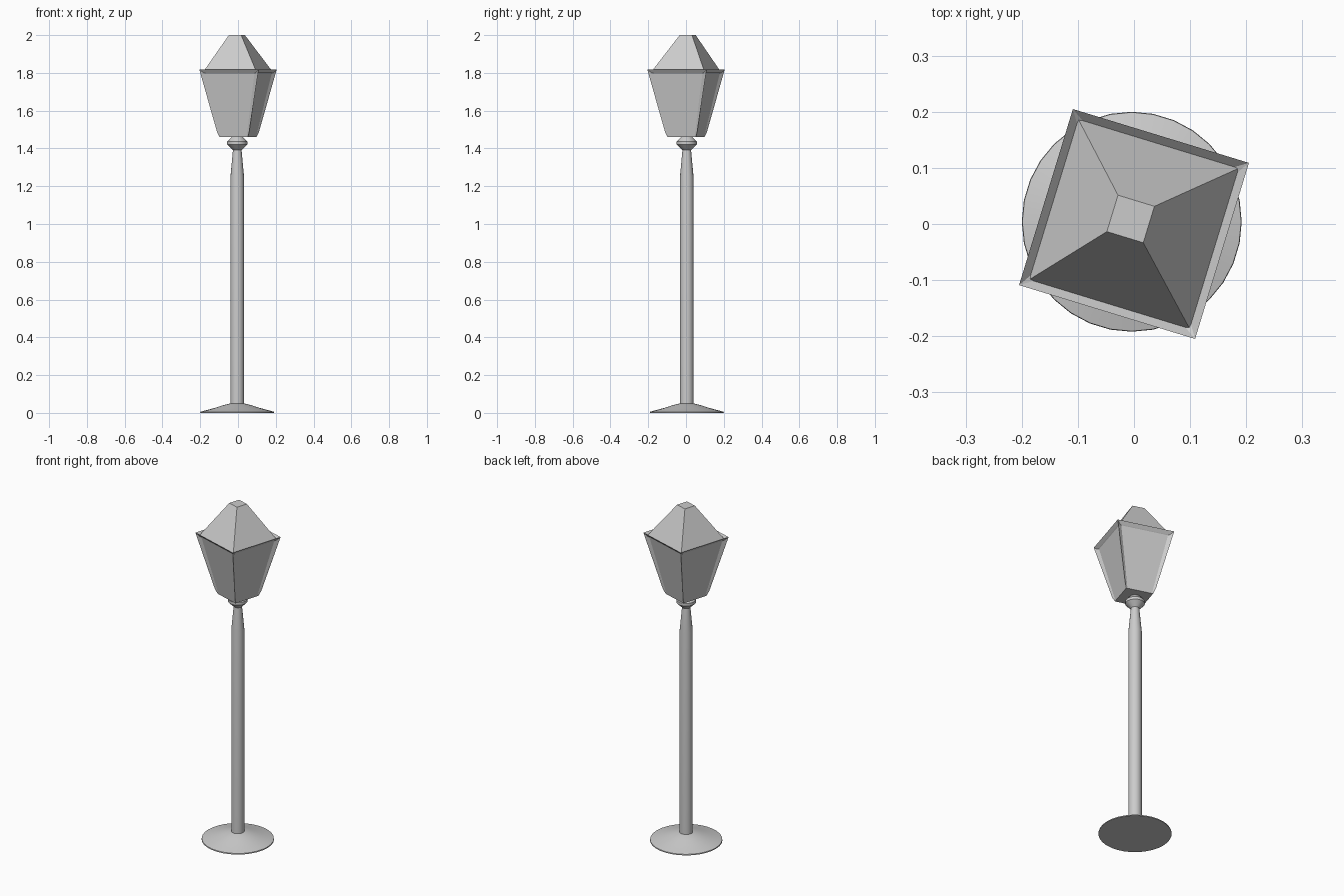
import bpy, bmesh, math
from mathutils import Vector

if "Cube" in bpy.data.objects:
    bpy.data.objects.remove(bpy.data.objects["Cube"])

AX = (-0.004, 0.004)                 # axis of the round parts
CORNER = math.radians(28)            # direction of a lantern corner


def finish(name, bm, smooth=False):
    bmesh.ops.recalc_face_normals(bm, faces=bm.faces)
    me = bpy.data.meshes.new(name)
    bm.to_mesh(me)
    bm.free()
    ob = bpy.data.objects.new(name, me)
    bpy.context.collection.objects.link(ob)
    if smooth:
        bpy.ops.object.select_all(action='DESELECT')
        bpy.context.view_layer.objects.active = ob
        ob.select_set(True)
        bpy.ops.object.shade_smooth_by_angle(angle=math.radians(40))
    return ob


def loft(name, rings, sides, turn=0.0, smooth=False):
    """Stack closed rings given as (radius, z, centre) and cap both ends."""
    bm = bmesh.new()
    loops = []
    for r, z, (cx, cy) in rings:
        loops.append([bm.verts.new((cx + r * math.cos(turn + math.tau * i / sides),
                                    cy + r * math.sin(turn + math.tau * i / sides), z))
                      for i in range(sides)])
    for a, b in zip(loops, loops[1:]):
        for i in range(sides):
            j = (i + 1) % sides
            bm.faces.new((a[i], a[j], b[j], b[i]))
    bm.faces.new(loops[0])
    bm.faces.new(loops[-1])
    return finish(name, bm, smooth)


def turned(name, profile, sides):
    return loft(name, [(r, z, AX) for r, z in profile], sides, smooth=True)


# Round foot
turned("foot", [(0.196, 0), (0.195, 0.006), (0.165, 0.014), (0.12, 0.026),
                (0.08, 0.039), (0.045, 0.048), (0.034, 0.05)], 32)

# Pole with tapered neck
turned("pole", [(0.036, 0.04), (0.036, 1.25), (0.022, 1.40)], 16)

# Collar under the lantern
turned("collar", [(0.022, 1.39), (0.053, 1.42), (0.053, 1.436), (0.026, 1.465)], 16)

# Lantern body: glazed sides, flared lip, gutter and hipped roof
O = (0, 0)
loft("lantern", [(0.11, 1.46, O), (0.206, 1.798, O), (0.232, 1.818, O),
                 (0.213, 1.80, O), (0.048, 2.0, (-0.006, 0.009))], 4, CORNER)

# Thin fins along the four lantern corners
for k in range(4):
    a = CORNER + k * math.pi / 2
    out = Vector((math.cos(a), math.sin(a), 0))
    side = Vector((-out.y, out.x, 0))
    bm = bmesh.new()
    for r, t, z in [(0.232, 0, 1.818), (0.126, 0, 1.488), (0.11, 0, 1.46),
                    (0.199, 0.007, 1.798), (0.199, -0.007, 1.798),
                    (0.106, 0.005, 1.465), (0.106, -0.005, 1.465)]:
        bm.verts.new(out * r + side * t + Vector((0, 0, z)))
    bmesh.ops.convex_hull(bm, input=bm.verts)
    finish(f"corner_fin_{k + 1}", bm)
